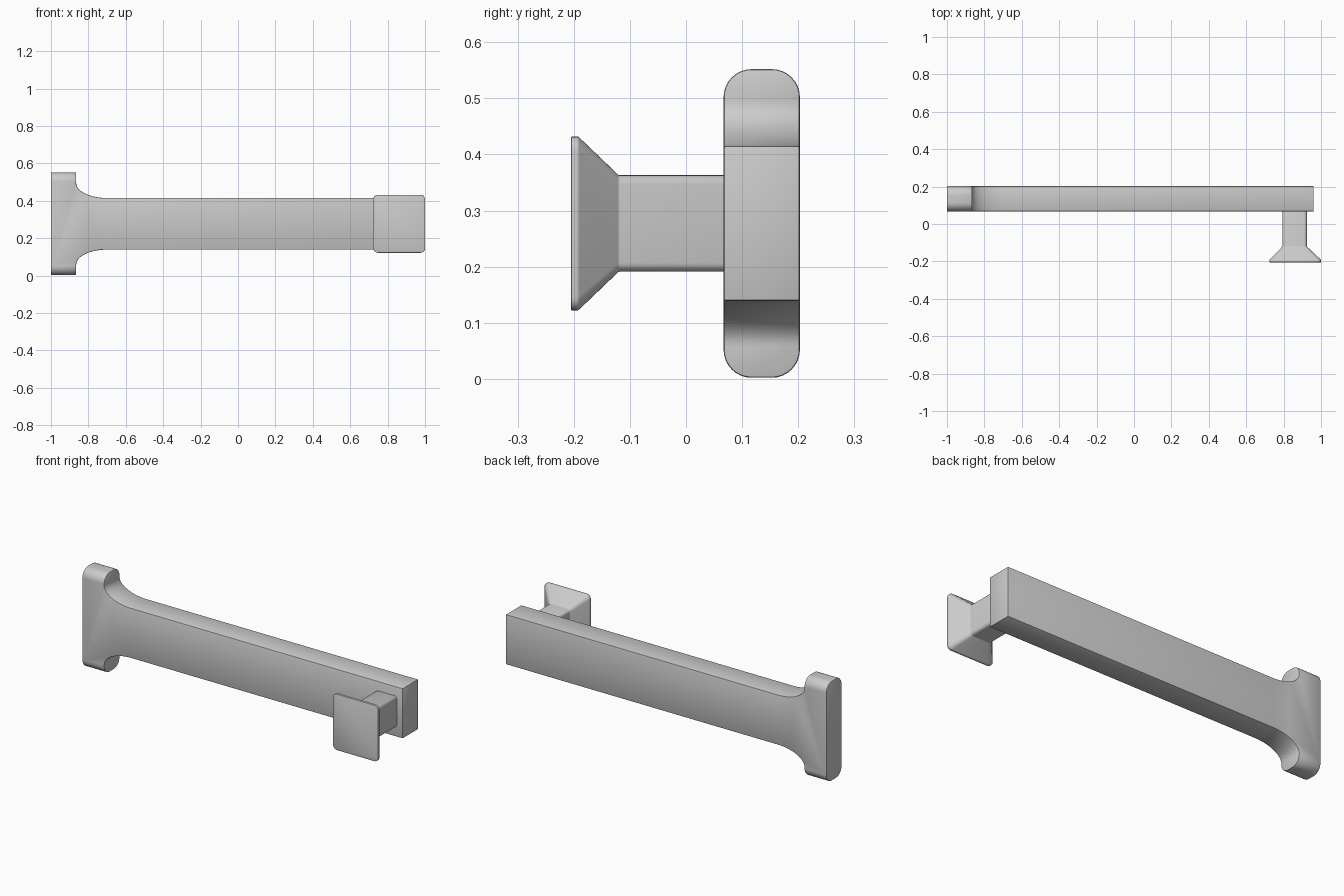
import bpy
import bmesh
from math import cos, sin, pi

cube = bpy.data.objects.get("Cube")
if cube:
    bpy.data.objects.remove(cube, do_unlink=True)

grey = bpy.data.materials.new("plain_grey")
grey.use_nodes = True
colour = (0.6, 0.6, 0.6, 1)
grey.diffuse_color = colour
grey.node_tree.nodes["Principled BSDF"].inputs["Base Color"].default_value = colour


def finish(bm, name, bevel):
    """Turn a bmesh into a softly bevelled, smooth shaded object."""
    bmesh.ops.recalc_face_normals(bm, faces=bm.faces)
    mesh = bpy.data.meshes.new(name)
    bm.to_mesh(mesh)
    bm.free()
    mesh.materials.append(grey)
    obj = bpy.data.objects.new(name, mesh)
    bpy.context.collection.objects.link(obj)
    bpy.ops.object.select_all(action="DESELECT")
    obj.select_set(True)
    bpy.context.view_layer.objects.active = obj
    mod = obj.modifiers.new("soft_edges", "BEVEL")
    mod.width = bevel
    mod.segments = 2
    mod.limit_method = "ANGLE"
    mod.angle_limit = pi / 5
    bpy.ops.object.modifier_apply(modifier=mod.name)
    bpy.ops.object.shade_smooth_by_angle(angle=pi / 5)
    return obj


# Arm and wall flange: one T-shaped outline, mirrored about its centre line
MID, FRONT, BACK = 0.277, 0.067, 0.203
STEPS = 14
upper = [(-1.0, 0.275), (-0.865, 0.275)]
for i in range(STEPS + 1):
    a = pi / 2 * i / STEPS
    upper.append((-0.70 - 0.165 * cos(a), 0.218 - 0.08 * sin(a)))
upper.append((0.96, 0.138))
outline = upper + [(x, -z) for x, z in reversed(upper)]

bm = bmesh.new()
face = bm.faces.new([bm.verts.new((x, FRONT, MID + z)) for x, z in outline])
grown = bmesh.ops.extrude_face_region(bm, geom=[face])
moved = [v for v in grown["geom"] if isinstance(v, bmesh.types.BMVert)]
bmesh.ops.translate(bm, verts=moved, vec=(0, BACK - FRONT, 0))
# Round the long edges of both flange tips
tips = [e for e in bm.edges
        if all(abs(v.co.z - MID) > 0.27 for v in e.verts)
        and abs(e.verts[0].co.x - e.verts[1].co.x) > 0.1]
bmesh.ops.bevel(bm, geom=tips, offset=0.05, segments=8, profile=0.5,
                affect="EDGES", clamp_overlap=False)
finish(bm, "arm_with_flange", 0.004)


# Post and flared end plate: rounded rectangles lofted along y
def ring(bm, cx, y, hx, hz, r, steps=5):
    verts = []
    for q, (sx, sz) in enumerate([(1, 1), (-1, 1), (-1, -1), (1, -1)]):
        for i in range(steps + 1):
            a = pi / 2 * (q + i / steps)
            verts.append(bm.verts.new((cx + sx * (hx - r) + r * cos(a), y,
                                       MID + sz * (hz - r) + r * sin(a))))
    return verts


bm = bmesh.new()
rings = [ring(bm, 0.859, 0.08, 0.065, 0.086, 0.016),
         ring(bm, 0.859, -0.12, 0.065, 0.086, 0.016),
         ring(bm, 0.862, -0.192, 0.138, 0.155, 0.024),
         ring(bm, 0.862, -0.205, 0.138, 0.155, 0.024)]
for a, b in zip(rings, rings[1:]):
    for i in range(len(a)):
        j = (i + 1) % len(a)
        bm.faces.new((a[i], a[j], b[j], b[i]))
bm.faces.new(rings[0])
bm.faces.new(rings[-1])
finish(bm, "post_and_end_plate", 0.002)
